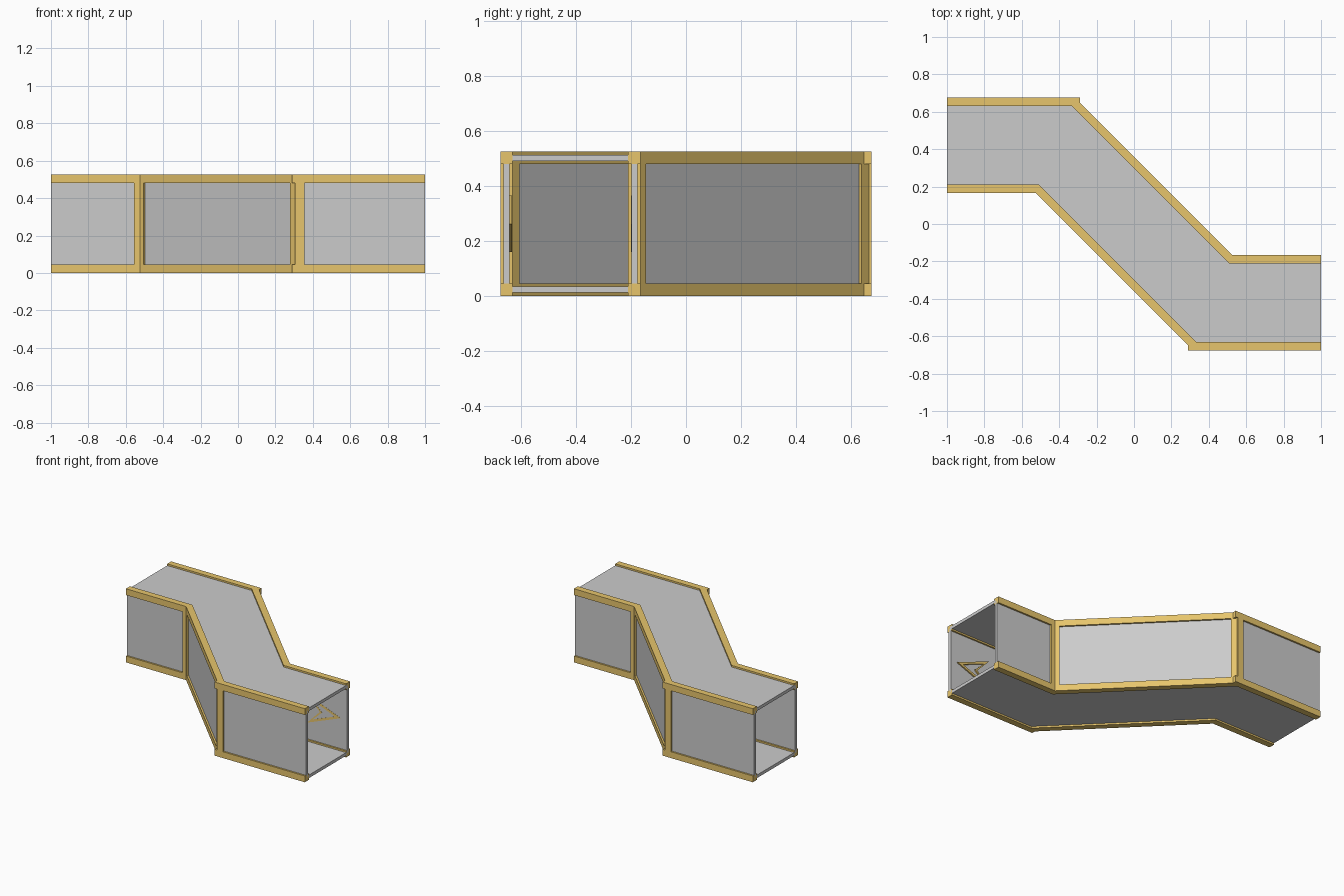
import bpy, bmesh
from mathutils import Vector

if "Cube" in bpy.data.objects:
    bpy.data.objects.remove(bpy.data.objects["Cube"])

H, B = 0.525, 0.045          # total height, beam thickness
RECESS, SHEET = 0.012, 0.022  # panel inset and panel thickness

gold = bpy.data.materials.new("gold_trim")
gold.diffuse_color = (0.8, 0.56, 0.15, 1)
gold.use_nodes = True
gold.node_tree.nodes["Principled BSDF"].inputs["Base Color"].default_value = gold.diffuse_color


def prism(name, pts, z0, z1, mat=None):
    """Extrude a flat outline from z0 to z1."""
    bm = bmesh.new()
    face = bm.faces.new([bm.verts.new((x, y, z0)) for x, y in pts])
    ext = bmesh.ops.extrude_face_region(bm, geom=[face])
    top = [v for v in ext["geom"] if isinstance(v, bmesh.types.BMVert)]
    bmesh.ops.translate(bm, verts=top, vec=(0, 0, z1 - z0))
    bmesh.ops.recalc_face_normals(bm, faces=bm.faces)
    me = bpy.data.meshes.new(name)
    bm.to_mesh(me)
    bm.free()
    ob = bpy.data.objects.new(name, me)
    bpy.context.collection.objects.link(ob)
    if mat:
        me.materials.append(mat)
    return ob


# Front wall plan lines; the back wall is the same turned half way round
outer = [(-1, .165), (-.525, .165), (.315, -.675), (1, -.675)]
inner = [(-1, .21), (-.507, .21), (.333, -.63), (1, -.63)]
beam_outline = outer[:2] + [(.288, -.648), (.288, -.675)] + outer[3:] + inner[::-1]
post_inner_bend = [(-.555, .165), (-.525, .165), (-.505, .145),
                   (-.475, .178), (-.507, .21), (-.555, .21)]
post_outer_bend = [(.355, -.675), (.306, -.675), (.306, -.666), (.278, -.638),
                   (.308, -.605), (.333, -.63), (.355, -.63)]


def line_at(t):
    return [tuple(Vector(a).lerp(Vector(b), t)) for a, b in zip(outer, inner)]


def turn(pts, s):
    return [(x * s, y * s) for x, y in pts]


wall_outline = line_at(RECESS / B) + line_at((RECESS + SHEET) / B)[::-1]

for side, s in (("front", 1), ("back", -1)):
    # Long edge beams, bend posts and wall sheet
    prism(side + "_lower_beam", turn(beam_outline, s), 0, B, gold)
    prism(side + "_upper_beam", turn(beam_outline, s), H - B, H, gold)
    prism(side + "_inner_bend_post", turn(post_inner_bend, s), B, H - B, gold)
    prism(side + "_outer_bend_post", turn(post_outer_bend, s), B, H - B, gold)
    prism(side + "_wall_panel", turn(wall_outline, s), B * .6, H - B * .6)

# Floor and ceiling sheets
mid = line_at(0.6)
deck = mid + turn(mid, -1)
prism("floor_panel", deck, RECESS, RECESS + SHEET)
prism("ceiling_panel", deck, H - RECESS - SHEET, H - RECESS)


# Hollow arrow markers inside the right end, one on each wall
def arrow(name, y0, y1):
    rim = [(.95, .262), (.685, .365), (.785, .262), (.685, .16)]
    hole = [(.905, .262), (.728, .331), (.803, .262), (.728, .194)]
    bm = bmesh.new()
    rings = [[bm.verts.new((x, y, z)) for x, z in ring]
             for ring, y in ((rim, y0), (rim, y1), (hole, y1), (hole, y0))]
    for a, b in zip(rings, rings[1:] + rings[:1]):
        for i in range(4):
            j = (i + 1) % 4
            bm.faces.new((a[i], a[j], b[j], b[i]))
    bmesh.ops.recalc_face_normals(bm, faces=bm.faces)
    me = bpy.data.meshes.new(name)
    bm.to_mesh(me)
    bm.free()
    me.materials.append(gold)
    bpy.context.collection.objects.link(bpy.data.objects.new(name, me))


arrow("front_arrow", -.645, -.632)
arrow("back_arrow", -.185, -.2)
